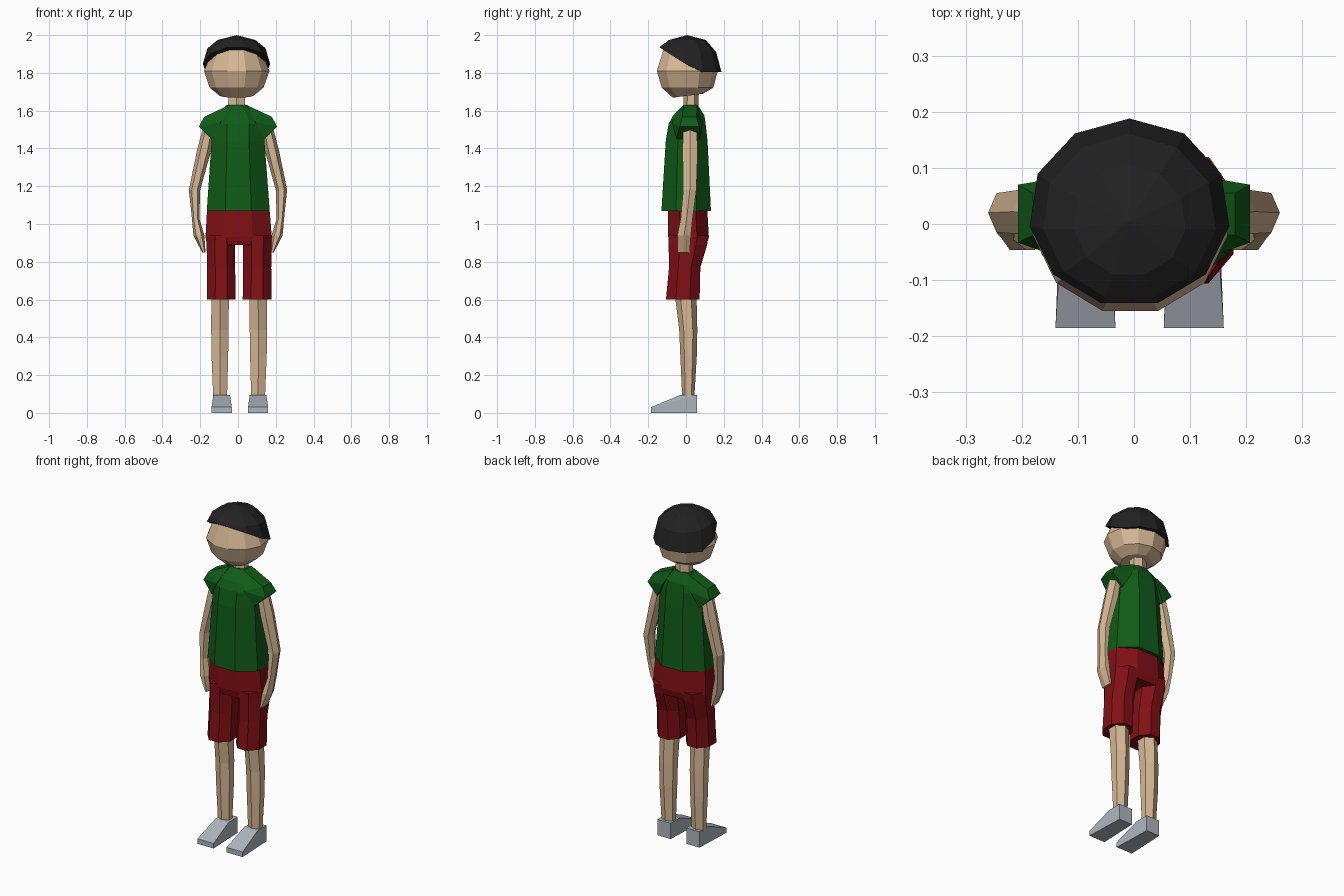
import bpy, bmesh, math


def material(name, rgb):
    m = bpy.data.materials.new(name)
    m.diffuse_color = (*rgb, 1)
    return m


SKIN = material("skin", (0.68, 0.48, 0.30))
GREEN = material("shirt green", (0.005, 0.105, 0.009))
RED = material("shorts red", (0.22, 0.005, 0.007))
BLACK = material("hair black", (0.016, 0.016, 0.016))
GREY = material("shoe grey", (0.42, 0.46, 0.51))


def finish(bm, name, mat):
    bmesh.ops.recalc_face_normals(bm, faces=bm.faces)
    me = bpy.data.meshes.new(name)
    bm.to_mesh(me)
    bm.free()
    me.materials.append(mat)
    ob = bpy.data.objects.new(name, me)
    bpy.context.collection.objects.link(ob)
    return ob


def loft(name, mat, rings, sides, phase=0.0, mirror=None, apex=None):
    """Rings are (z or z-rule of y, x0, x1, y0, y1); mirror is an x plane."""
    unit = [(math.cos(phase + math.tau * i / sides), math.sin(phase + math.tau * i / sides))
            for i in range(sides)]
    ulo, uhi = min(u for u, v in unit), max(u for u, v in unit)
    vlo, vhi = min(v for u, v in unit), max(v for u, v in unit)
    bm = bmesh.new()
    loops = []
    for z, x0, x1, y0, y1 in rings:
        loop = []
        for u, v in unit:
            x = x0 + (x1 - x0) * (u - ulo) / (uhi - ulo)
            y = y0 + (y1 - y0) * (v - vlo) / (vhi - vlo)
            if mirror is not None:
                x = 2 * mirror - x
            loop.append(bm.verts.new((x, y, z(y) if callable(z) else z)))
        loops.append(loop)
    for a, b in zip(loops, loops[1:]):
        for i in range(sides):
            j = (i + 1) % sides
            bm.faces.new((a[i], a[j], b[j], b[i]))
    if apex:
        tip = bm.verts.new(apex)
        for i in range(sides):
            bm.faces.new((tip, loops[0][i], loops[0][(i + 1) % sides]))
    else:
        bm.faces.new(loops[0])
    bm.faces.new(loops[-1])
    return finish(bm, name, mat)


def hull(name, mat, points, mirror=None):
    bm = bmesh.new()
    for x, y, z in points:
        bm.verts.new((x if mirror is None else 2 * mirror - x, y, z))
    res = bmesh.ops.convex_hull(bm, input=bm.verts)
    bmesh.ops.delete(bm, geom=[v for v in bm.verts if not v.link_faces], context='VERTS')
    bmesh.ops.dissolve_limit(bm, angle_limit=0.02, verts=bm.verts, edges=bm.edges)
    return finish(bm, name, mat)


OCT = math.pi / 8
BACK = math.pi / 2

# Head, 11-sided with a tilted chin
loft("head", SKIN, [
    (1.965, -0.08, 0.065, -0.07, 0.09),
    (1.92, -0.135, 0.12, -0.12, 0.14),
    (1.81, -0.18, 0.167, -0.155, 0.168),
    (1.722, -0.15, 0.135, -0.128, 0.145),
    (lambda y: 1.678 + 0.13 * y, -0.095, 0.08, -0.07, 0.09)], 11, BACK)


# Hair cap, its hem dropping from the forehead to the nape
def hem(y):
    if y < -0.02:
        return 1.857 - (y + 0.02) * 0.65
    return max(1.804, 1.857 - (y + 0.02) * 0.56)


loft("hair", BLACK, [
    (1.974, -0.108, 0.092, -0.09, 0.105),
    (lambda y: 1.929 - 0.12 * y, -0.162, 0.146, -0.13, 0.16),
    (hem, -0.186, 0.170, -0.141, 0.188),
    (hem, -0.12, 0.105, -0.10, 0.13)], 11, BACK, apex=(-0.008, 0.005, 2.0))

# Neck
loft("neck", SKIN, [(1.74, -0.05, 0.035, -0.01, 0.065),
                    (1.58, -0.053, 0.04, -0.015, 0.065)], 6, math.pi / 6)

# Shirt body
loft("shirt", GREEN, [
    (1.63, -0.06, 0.05, -0.015, 0.063),
    (1.575, -0.115, 0.115, -0.068, 0.097),
    (1.53, -0.14, 0.14, -0.092, 0.104),
    (1.44, -0.14, 0.14, -0.107, 0.114),
    (1.07, -0.165, 0.168, -0.13, 0.132)], 8, OCT)

# Shorts waist and seat
loft("shorts_seat", RED, [
    (1.09, -0.163, 0.166, -0.095, 0.112),
    (0.93, -0.172, 0.179, -0.094, 0.121),
    (0.89, -0.165, 0.172, -0.085, 0.11)], 8, OCT)

for side, arm_mid, leg_mid in (("right", None, None), ("left", 0.0, 0.006)):
    # Sleeves
    hull(side + "_sleeve", GREEN,
         [(x, y, z) for x, y0, y1, z in (
             (0.045, -0.012, 0.06, 1.63), (0.18, -0.02, 0.055, 1.567),
             (0.207, -0.033, 0.07, 1.515), (0.14, -0.05, 0.075, 1.45),
             (0.09, -0.075, 0.09, 1.54)) for y in (y0, y1)], arm_mid)

    # Arms with tapered hands
    loft(side + "_arm", SKIN, [
        (1.53, 0.12, 0.18, -0.015, 0.055),
        (1.39, 0.142, 0.217, -0.018, 0.062),
        (1.18, 0.20, 0.26, -0.015, 0.055),
        (1.03, 0.205, 0.244, -0.028, 0.035),
        (0.94, 0.178, 0.236, -0.046, 0.026),
        (0.85, 0.172, 0.19, -0.046, 0.02)], 6, 0, arm_mid)

    # Shorts legs
    loft(side + "_shorts_leg", RED, [
        (0.94, 0.03, 0.177, -0.092, 0.119),
        (0.89, 0.027, 0.178, -0.092, 0.112),
        (0.77, 0.027, 0.176, -0.09, 0.076),
        (0.60, 0.025, 0.177, -0.106, 0.072)], 8, OCT, leg_mid)

    # Lower legs
    loft(side + "_leg", SKIN, [
        (0.65, 0.06, 0.153, -0.062, 0.055),
        (0.44, 0.062, 0.154, -0.036, 0.06),
        (0.30, 0.064, 0.152, -0.03, 0.057),
        (0.08, 0.07, 0.143, -0.02, 0.044)], 6, math.pi / 6, leg_mid)

    # Wedge shoes
    hull(side + "_shoe", GREY,
         [(x, y, z) for x0, x1, y, z in (
             (0.053, 0.16, -0.185, 0.0), (0.053, 0.16, -0.185, 0.03),
             (0.062, 0.15, -0.03, 0.095), (0.062, 0.15, 0.057, 0.095),
             (0.062, 0.15, 0.057, 0.0)) for x in (x0, x1)],
         None if leg_mid is None else 0.01)
